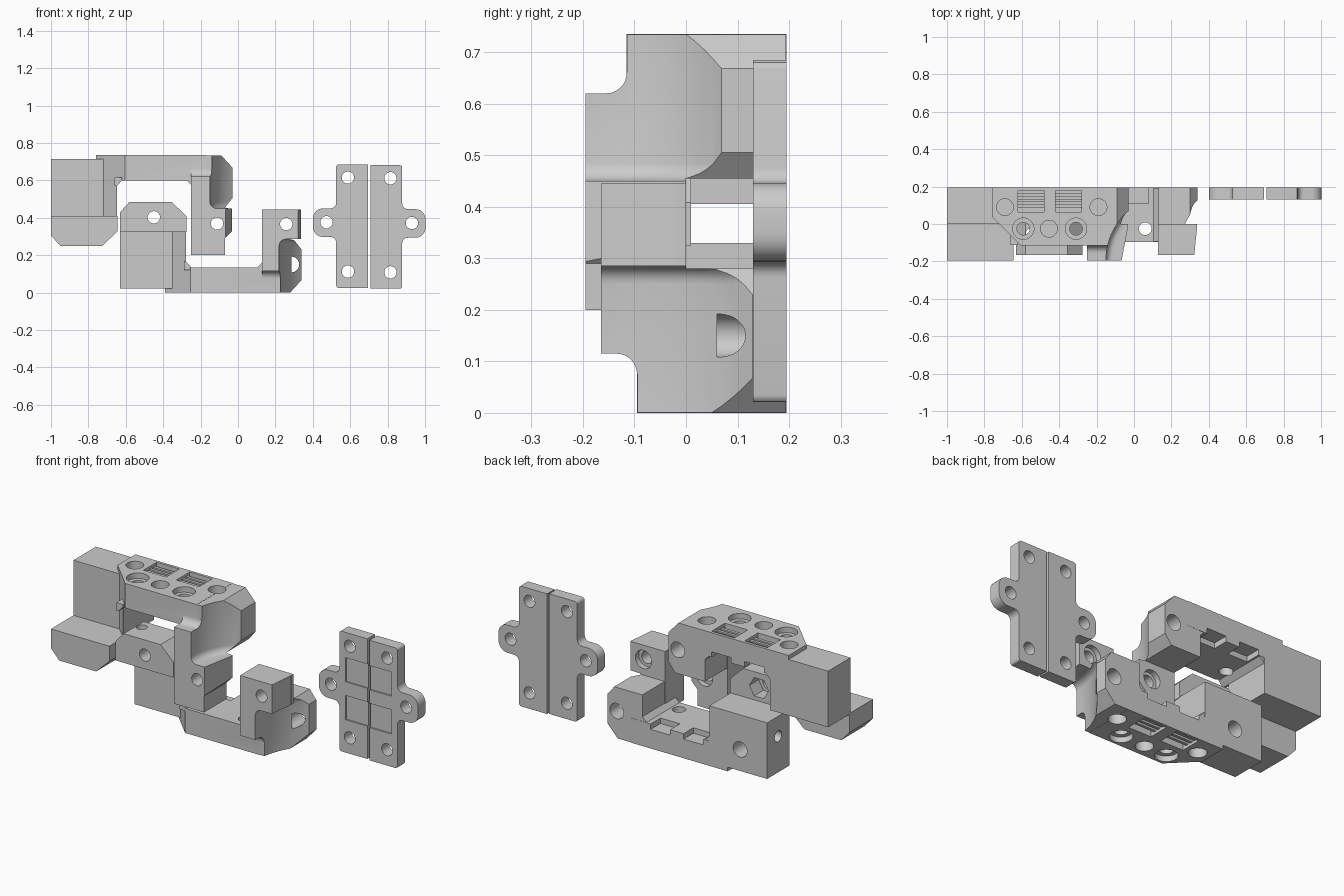
import bpy, bmesh, math
from mathutils import Vector

if "Cube" in bpy.data.objects:
    bpy.data.objects.remove(bpy.data.objects["Cube"])

MAPS = {'x': lambda a, b, h: (h, a, b),
        'y': lambda a, b, h: (a, h, b),
        'z': lambda a, b, h: (a, b, h)}


def same(x, y, z):
    return (x, y, z)


def flipped(x, y, z):
    return (x - 0.37, y, 0.735 - z)


def prism(pts, axis, lo, hi, xf=same, name="part", bevel_hi=0):
    """Extrude a 2D outline along an axis."""
    f, bm = MAPS[axis], bmesh.new()
    a = [bm.verts.new(f(p[0], p[1], lo)) for p in pts]
    b = [bm.verts.new(f(p[0], p[1], hi)) for p in pts]
    n = len(pts)
    bm.faces.new(a)
    top = bm.faces.new(b)
    for i in range(n):
        bm.faces.new((a[i], a[(i + 1) % n], b[(i + 1) % n], b[i]))
    bmesh.ops.recalc_face_normals(bm, faces=bm.faces)
    if bevel_hi:
        bmesh.ops.bevel(bm, geom=list(top.edges), offset=bevel_hi, segments=5,
                        profile=0.5, affect='EDGES')
    for v in bm.verts:
        v.co = Vector(xf(*v.co))
    bmesh.ops.recalc_face_normals(bm, faces=bm.faces)
    me = bpy.data.meshes.new(name)
    bm.to_mesh(me)
    bm.free()
    ob = bpy.data.objects.new(name, me)
    bpy.context.collection.objects.link(ob)
    return ob


def rect(x0, y0, x1, y1):
    return [(x0, y0), (x1, y0), (x1, y1), (x0, y1)]


def circle(x, y, r, n=32, a0=0.0):
    return [(x + r * math.cos(a0 + 2 * math.pi * i / n),
             y + r * math.sin(a0 + 2 * math.pi * i / n)) for i in range(n)]


def arc(x, y, r, d0, d1, n=8):
    return [(x + r * math.cos(math.radians(d0 + (d1 - d0) * i / n)),
             y + r * math.sin(math.radians(d0 + (d1 - d0) * i / n))) for i in range(n + 1)]


def boolean(ob, tool, op):
    m = ob.modifiers.new("b", 'BOOLEAN')
    m.operation, m.solver, m.object = op, 'EXACT', tool
    dg = bpy.context.evaluated_depsgraph_get()
    me = bpy.data.meshes.new_from_object(ob.evaluated_get(dg))
    ob.modifiers.clear()
    ob.data = me
    bpy.data.objects.remove(tool)


def smooth(ob):
    bpy.ops.object.select_all(action='DESELECT')
    ob.select_set(True)
    bpy.context.view_layer.objects.active = ob
    bpy.ops.object.shade_smooth_by_angle(angle=math.radians(30))


def bracket(name, xf, yf, yb, tab_top, tab_x, radius, ax):
    def P(pts, axis, lo, hi, **k):
        return prism(pts, axis, lo, hi, xf, **k)

    # beam with a slanted corner
    ob = P([(-.39, .195), (-.39, .04), (-.39 + .04 - yb, yb), (.2, yb), (.2, .195)],
           'z', 0, .135, name=name)
    # post, clamp tab, arm, inner gussets, long front tab
    adds = [
        P([(-.63, .195), (-.63, 0), (-.35, 0), (-.278, -.072), (-.278, .195)], 'z', .022, .33),
        P([(-.63, .325), (-.63, .43), (-.58, .485), (-.355, .485), (-.275, .408),
           (-.275, .325)], 'y', yf, .01),
        P([(ax, .001), (.28, .001), (.34, .067), (.34, .23), (.30, .28), (ax, .28)],
          'y', yb + .001, .194),
        P([(-.29, .12), (-.29, .165), (-.278, .165), (-.25, .135), (-.25, .12)], 'y', yb + .002, .193),
        P([(ax + .01, .12), (ax + .01, .16), (ax, .16), (ax - .025, .135), (ax - .025, .12)],
          'y', yb + .002, .193),
        P([(yf, tab_top), (yf, .115)] + arc(yb - .04, .075, .04, 90, 0)
          + [(0, .075), (0, tab_top)], 'x', ax - .002, .338),
    ]
    for a in adds:
        boolean(ob, a, 'UNION')
    r = radius
    cuts = [
        # tab side taper and outer relief
        P([(tab_x, yf - .02), (.337, -.02), (.45, -.02), (.45, yf - .02)], 'z', .2, .7),
        # concave sweep on the outer corner
        P(circle(.22 + r, yf, r, 96), 'z', -.1, .285, bevel_hi=.035),
        # front to back holes
        P(circle(-.45, .402, .033), 'y', -.4, .1),
        P(circle(-.45, .402, .058, 6), 'y', -.07, .1),
        P(circle(.258, .366, .033), 'y', -.4, .1),
        P(circle(.258, .366, .05), 'y', -.03, .1),
        P(circle(-.465, .14, .042), 'y', .08, .3),
        P(circle(.285, .15, .042), 'y', .06, .3),
        # side hole and upright hole in the clamp tab
        P(circle(.1, .22, .03), 'x', -.7, -.5),
        P(circle(-.55, yf + .115, .028), 'z', .3, .6),
        # round holes along the beam
        P(circle(-.32, .09, .045), 'z', -.1, .06),
        P(circle(.18, .09, .045), 'z', -.1, .06),
        P(circle(-.085, -.025, .045), 'z', -.1, .09),
    ]
    if tab_top > .5:
        cuts.append(P([(.34, .405), (.30, .445), (.30, .6), (.4, .6), (.4, .405)], 'y', -.3, .1))
    for x in (-.222, .06):
        cuts.append(P(circle(x, -.025, .057), 'z', -.1, .03))
        cuts.append(P(circle(x, -.025, .034), 'z', -.1, .2))
    for x in (-.25, -.05):
        # strap slots, open notches on the inner face
        cuts.append(P(rect(x, .065, x + .138, .18), 'z', -.1, .09))
        cuts.append(P(rect(x + .01, .11, x + .128, .3), 'z', .105, .2))
    for c in cuts:
        boolean(ob, c, 'DIFFERENCE')
    # ribs across the slots
    for x in (-.25, -.05):
        for y in (.088, .118, .148):
            boolean(ob, P(rect(x - .01, y, x + .148, y + .016), 'z', .015, .1), 'UNION')
    smooth(ob)


bracket("lower_bracket", same, -.165, -.095, .445, .32, .42, .13)
bracket("upper_bracket", flipped, -.195, -.115, .535, .30, .35, .12)


def plate(name, xf):
    # flat plate with a rounded ear
    pts = ([(.695, .025), (.695, .685)] + arc(.538, .672, .013, 90, 180, 3)
           + arc(.495, .48, .03, 0, -90, 5)[0:]
           + arc(.455, .395, .055, 90, 180, 6) + arc(.455, .352, .055, 180, 270, 6)
           + arc(.495, .267, .03, 90, 0, 5) + arc(.538, .038, .013, 180, 270, 3))
    ob = prism(pts, 'y', .13, .195, xf, name)
    cuts = [prism(circle(x, z, .033), 'y', 0, .3, xf)
            for x, z in ((.588, .615), (.588, .112), (.473, .376))]
    # shallow square pockets
    cuts += [prism(rect(.562, z, .72, z + .133), 'y', .1, .138, xf) for z in (.205, .413)]
    for c in cuts:
        boolean(ob, c, 'DIFFERENCE')
    smooth(ob)


plate("left_plate", same)
plate("right_plate", lambda x, y, z: (1.403 - x, y, z - .004))
